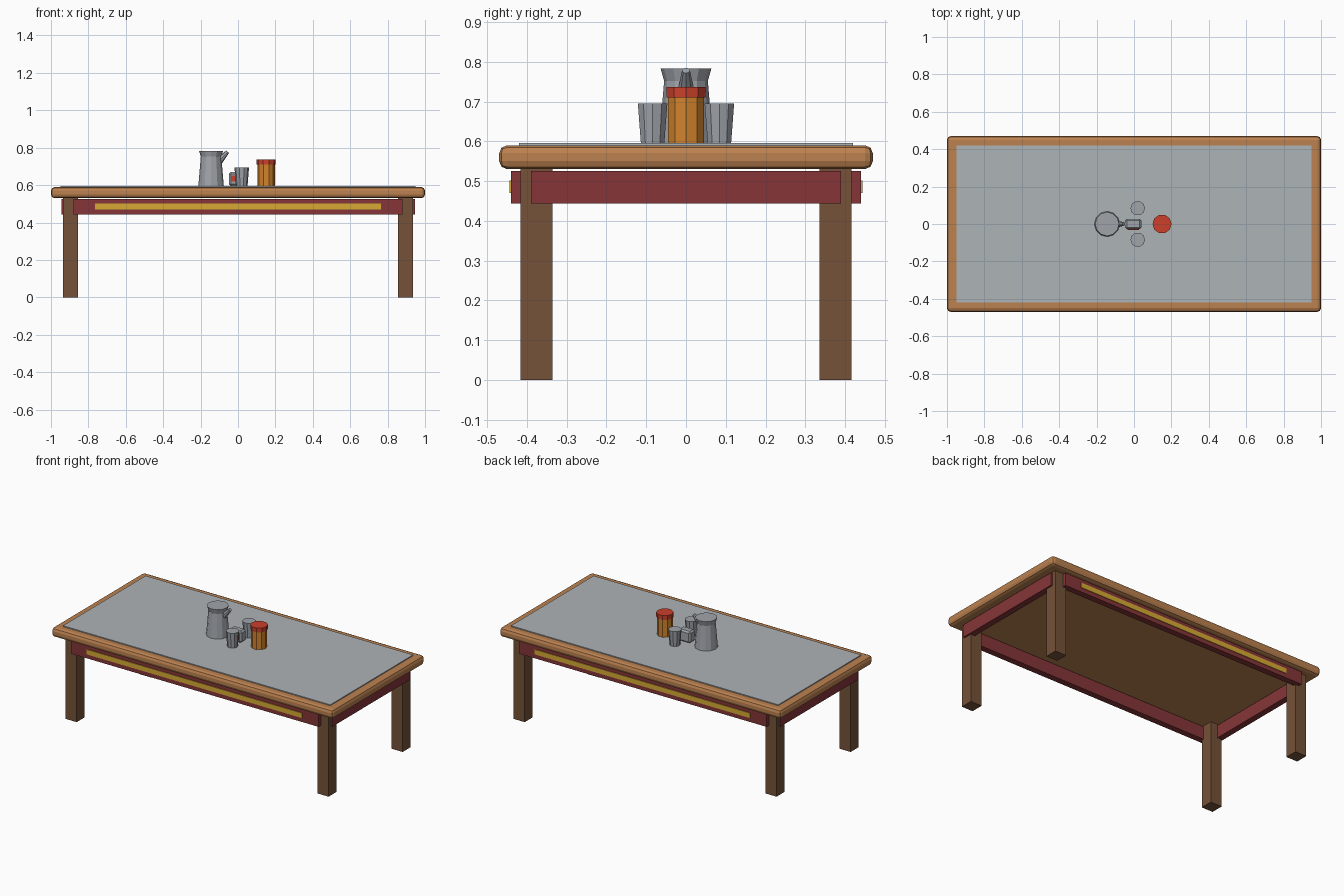
import bpy, bmesh, math
from mathutils import Vector

if "Cube" in bpy.data.objects:
    bpy.data.objects.remove(bpy.data.objects["Cube"])


def mat(name, r, g, b):
    m = bpy.data.materials.new(name)
    lin = [((c / 255 + 0.055) / 1.055) ** 2.4 for c in (r, g, b)]
    m.diffuse_color = (*lin, 1)
    m.use_nodes = True
    m.node_tree.nodes["Principled BSDF"].inputs["Base Color"].default_value = m.diffuse_color
    return m


RIM = mat("light wood", 188, 130, 80)
LEG = mat("dark wood", 117, 82, 56)
RED = mat("dark red paint", 134, 53, 56)
GOLD = mat("gold", 215, 170, 52)
GLASS = mat("pale glass", 174, 179, 183)
METAL = mat("grey metal", 160, 165, 171)
ORANGE = mat("orange", 210, 132, 45)
LID = mat("bright red", 203, 64, 44)


def finish(name, bm, material):
    me = bpy.data.meshes.new(name)
    bmesh.ops.recalc_face_normals(bm, faces=bm.faces)
    bm.to_mesh(me)
    bm.free()
    me.materials.append(material)
    ob = bpy.data.objects.new(name, me)
    bpy.context.collection.objects.link(ob)
    return ob


def box(name, lo, hi, material, bevel=0, segments=1):
    bm = bmesh.new()
    bmesh.ops.create_cube(bm, size=1)
    for v in bm.verts:
        v.co = Vector([(a + b) / 2 + c * (b - a) for a, b, c in zip(lo, hi, v.co)])
    if bevel:
        bmesh.ops.bevel(bm, geom=bm.edges[:], offset=bevel, segments=segments,
                        profile=0.5, affect='EDGES')
    return finish(name, bm, material)


def turned(name, x, y, profile, sides, material):
    """Closed solid of revolution from (radius, height) pairs."""
    bm = bmesh.new()
    rings = [[bm.verts.new((x + r * math.cos(2 * math.pi * i / sides),
                            y + r * math.sin(2 * math.pi * i / sides), z))
              for i in range(sides)] for r, z in profile]
    for a, b in zip(rings, rings[1:]):
        for i in range(sides):
            j = (i + 1) % sides
            bm.faces.new((a[i], a[j], b[j], b[i]))
    bm.faces.new(rings[0])
    bm.faces.new(rings[-1])
    return finish(name, bm, material)


# Table top with rounded rim and glass inlay
box("table_top", (-1, -0.47, 0.53), (1, 0.47, 0.59), RIM, 0.02, 2)
box("glass_panel", (-0.95, -0.42, 0.585), (0.95, 0.42, 0.596), GLASS)

# Legs
for sx, a in ((-1, "left"), (1, "right")):
    for sy, b in ((-1, "front"), (1, "back")):
        cx, cy = sx * 0.895, sy * 0.376
        box(f"{b}_{a}_leg", (cx - 0.04, cy - 0.04, 0), (cx + 0.04, cy + 0.04, 0.532), LEG)

# Aprons, with gold stripes on the long sides
for s, b in ((-1, "front"), (1, "back")):
    y = s * 0.42
    box(f"{b}_apron", (-0.88, y - 0.02, 0.443), (0.88, y + 0.02, 0.525), RED)
    y = s * 0.441
    box(f"{b}_stripe", (-0.765, y - 0.003, 0.47), (0.765, y + 0.003, 0.502), GOLD)
for s, b in ((-1, "left"), (1, "right")):
    x = s * 0.925
    box(f"{b}_apron", (x - 0.02, -0.39, 0.443), (x + 0.02, 0.39, 0.525), RED)

# Jug with flared lip and spout
Z = 0.595
turned("jug", -0.144, 0, [(0.068, Z), (0.055, 0.752), (0.064, 0.783)], 12, METAL)
spout = turned("jug_spout", 0, 0, [(0.02, 0), (0.01, 0.066)], 8, METAL)
spout.location = (-0.1, 0, 0.73)
spout.rotation_euler = (0, math.radians(43), 0)

# Two tapered cups
for s, b in ((-1, "front"), (1, "back")):
    turned(f"{b}_cup", 0.02, s * 0.084, [(0.031, Z), (0.039, 0.695)], 10, METAL)

# Small container with a red label
box("small_box", (-0.048, -0.028, Z), (0.04, 0.028, 0.67), METAL, 0.01, 1)
box("box_label", (-0.034, -0.031, 0.618), (0.026, -0.027, 0.65), LID)

# Canister with lid
turned("canister", 0.15, 0, [(0.047, Z), (0.047, 0.71)], 10, ORANGE)
turned("canister_lid", 0.15, 0, [(0.051, 0.71), (0.051, 0.737)], 10, LID)
